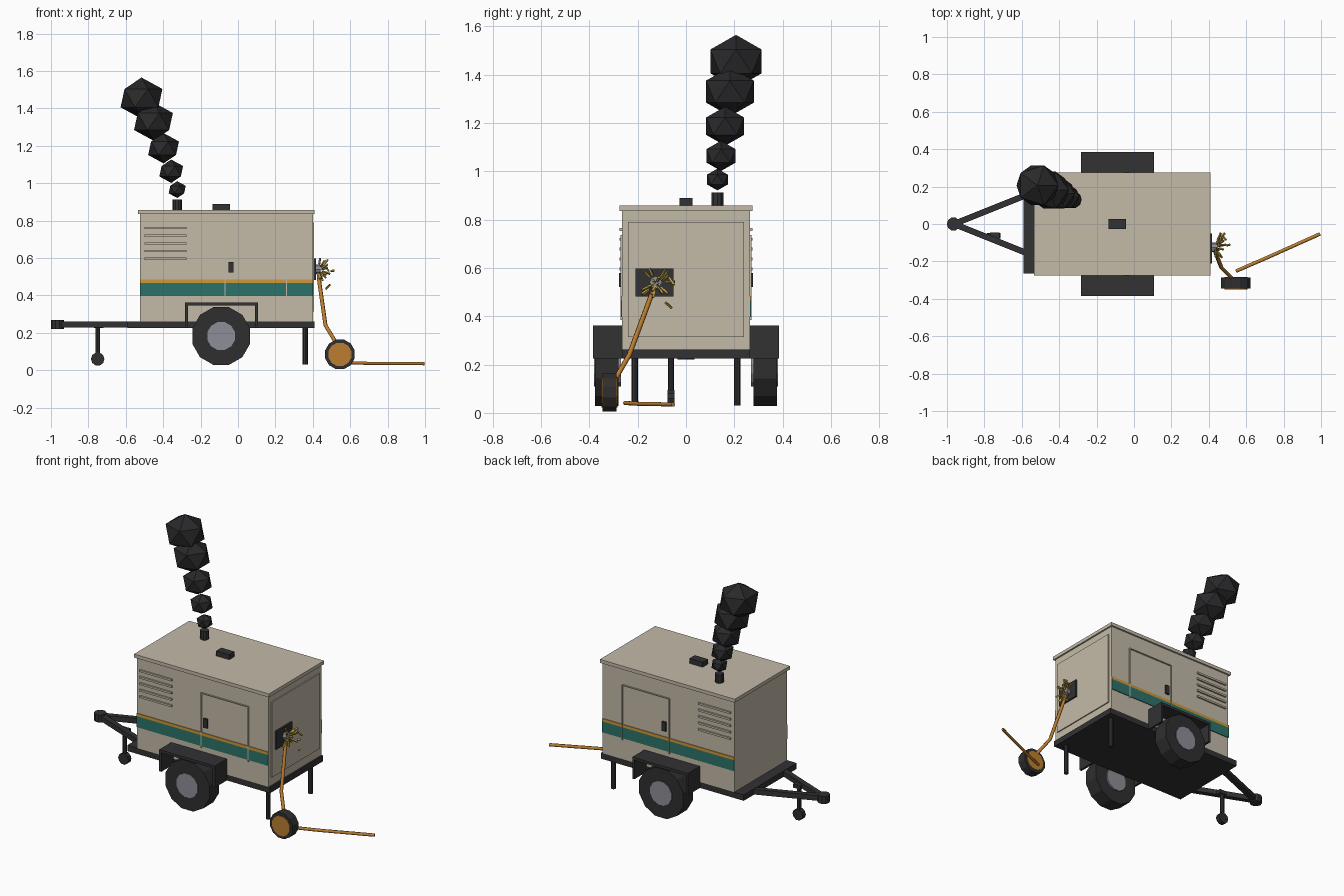
import bpy, math, random
from mathutils import Vector, Matrix

if "Cube" in bpy.data.objects:
    bpy.data.objects.remove(bpy.data.objects["Cube"])

random.seed(4)


def mat(name, r, g, b):
    m = bpy.data.materials.new(name)
    m.diffuse_color = (r, g, b, 1)
    m.use_nodes = True
    m.node_tree.nodes["Principled BSDF"].inputs["Base Color"].default_value = m.diffuse_color
    return m


TAN = mat("tan_paint", .55, .49, .39)
TEAL = mat("teal_paint", .025, .17, .14)
AMBER = mat("amber_paint", .62, .32, .04)
DARK = mat("dark_steel", .032, .032, .034)
RUBBER = mat("rubber", .028, .028, .03)
SMOKE = mat("smoke", .022, .022, .024)
HUB = mat("grey_metal", .27, .27, .31)
ORANGE = mat("cable_orange", .50, .21, .03)
GOLD = mat("spark_gold", .50, .35, .06)


def mesh_obj(name, verts, faces, m):
    me = bpy.data.meshes.new(name)
    me.from_pydata(verts, [], faces)
    me.materials.append(m)
    o = bpy.data.objects.new(name, me)
    bpy.context.collection.objects.link(o)
    return o


def box(name, x0, x1, y0, y1, z0, z1, m):
    x0, x1 = sorted((x0, x1))
    y0, y1 = sorted((y0, y1))
    v = [(x, y, z) for x in (x0, x1) for y in (y0, y1) for z in (z0, z1)]
    f = [(0, 1, 3, 2), (4, 6, 7, 5), (0, 4, 5, 1), (2, 3, 7, 6), (0, 2, 6, 4), (1, 5, 7, 3)]
    return mesh_obj(name, v, f, m)


def rod(name, a, b, r, m, sides=8, turn=0.0):
    """Prism with its axis from a to b."""
    a, b = Vector(a), Vector(b)
    d = b - a
    rot = d.to_track_quat('Z', 'Y').to_matrix()
    v = []
    for p in (a, b):
        for i in range(sides):
            t = math.tau * (i + turn) / sides
            v.append(p + rot @ Vector((r * math.cos(t), r * math.sin(t), 0)))
    n = sides
    f = [(i, (i + 1) % n, n + (i + 1) % n, n + i) for i in range(n)]
    f += [tuple(reversed(range(n))), tuple(range(n, 2 * n))]
    return mesh_obj(name, v, f, m)


def cable(name, pts, r):
    cu = bpy.data.curves.new(name, 'CURVE')
    cu.dimensions = '3D'
    cu.bevel_depth, cu.bevel_resolution, cu.use_fill_caps = r, 1, True
    s = cu.splines.new('POLY')
    s.points.add(len(pts) - 1)
    for p, c in zip(s.points, pts):
        p.co = (*c, 1)
    cu.materials.append(ORANGE)
    bpy.context.collection.objects.link(bpy.data.objects.new(name, cu))


# Housing, roof and chassis
box("housing", -.524, .40, -.265, .265, .262, .836, TAN)
box("roof", -.535, .41, -.276, .276, .836, .858, TAN)
box("chassis", -.59, .41, -.265, .265, .225, .262, DARK)
box("end_panel", .40, .407, -.24, .24, .315, .79, TAN)
box("roof_hatch", -.135, -.043, -.026, .026, .858, .89, DARK)
rod("exhaust_pipe", (-.325, .13, .85), (-.325, .13, .912), .026, DARK, 10)

# Parts mirrored on both long sides
for s, side in ((-1, "front"), (1, "back")):
    y = s * .265
    box(f"{side}_teal_stripe", -.524, .40, y, y + s * .005, .397, .466, TEAL)
    box(f"{side}_amber_stripe", -.524, .40, y, y + s * .005, .466, .484, AMBER)
    # Door seams, handle and louvres
    for x in (-.07, .26):
        box(f"{side}_door_seam", x - .003, x + .003, y, y + s * .007, .385, .735, TAN)
    box(f"{side}_door_top_seam", -.07, .26, y, y + s * .007, .73, .736, TAN)
    box(f"{side}_door_handle", -.05, -.023, y, y + s * .012, .522, .58, DARK)
    for i in range(5):
        z = .76 - .041 * i
        box(f"{side}_louvre", -.50, -.275, y, y + s * .01, z - .006, z + .006, TAN)
    # Wheel and mudguard
    rod(f"{side}_tyre", (-.09, s * .28, .183), (-.09, s * .377, .183), .16, RUBBER, 12, .5)
    rod(f"{side}_hub", (-.09, s * .27, .183), (-.09, s * .381, .183), .077, HUB, 12, .5)
    box(f"{side}_mudguard_top", -.283, .107, s * .265, s * .385, .345, .362, DARK)
    for x in (-.283, .092):
        box(f"{side}_mudguard_end", x, x + .015, s * .265, s * .385, .225, .345, DARK)
    # Tow bar and rear support leg
    rod(f"{side}_tow_bar", (-.55, s * .165, .244), (-.95, s * .005, .244), .023, DARK, 4, .5)
    rod(f"{side}_rear_leg", (.36, s * .212, .03), (.36, s * .212, .23), .014, DARK)

# Hitch and jockey wheel
rod("hitch", (-.965, 0, .22), (-.965, 0, .268), .036, DARK, 10)
box("jockey_bracket", -.77, -.72, -.085, -.045, .225, .25, DARK)
rod("jockey_leg", (-.75, -.062, .06), (-.75, -.062, .24), .013, DARK)
rod("jockey_wheel", (-.75, -.077, .06), (-.75, -.047, .06), .036, RUBBER, 10)

# Socket plate and plug
box("socket_plate", .407, .418, -.21, -.052, .482, .598, DARK)
rod("plug", (.415, -.125, .54), (.44, -.125, .54), .026, HUB, 8)

# Sparks flying from the socket
for i in range(20):
    d = Vector((random.uniform(.1, .9), random.uniform(-.9, .9), random.uniform(-1, .9))).normalized()
    start = Vector((.43, -.122, .535)) + d * random.uniform(.01, .045)
    rod("spark", start, start + d * random.uniform(.025, .045), .006, GOLD, 4)
for p, d in (((.495, -.115, .53), (.02, .005, .003)), ((.47, -.06, .435), (.022, -.025, .022)),
             ((.465, -.07, .56), (.02, .02, -.03))):
    rod("loose_spark", p, Vector(p) + Vector(d), .006, GOLD, 4)

# Cable reel with its cables
rod("reel_rim", (.545, -.345, .085), (.545, -.287, .085), .082, RUBBER, 12, .5)
rod("reel_core", (.545, -.349, .085), (.545, -.283, .085), .064, ORANGE, 12, .5)
cable("hanging_cable", [(.43, -.125, .535), (.435, -.15, .47), (.468, -.235, .24), (.525, -.29, .145)], .011)
cable("ground_cable", [(.545, -.252, .041), (.70, -.185, .037), (.995, -.053, .035)], .0095)

# Smoke puffs: x, y, z, radius
for x, y, z, r in ((-.325, .13, .966, .051), (-.357, .145, 1.064, .071), (-.398, .162, 1.187, .092),
                   (-.452, .182, 1.33, .116), (-.516, .207, 1.455, .125)):
    bpy.ops.mesh.primitive_ico_sphere_add(subdivisions=1, radius=r, location=(x, y, z))
    o = bpy.context.object
    o.name = "smoke_puff"
    o.scale.z = .88
    o.data.materials.append(SMOKE)
